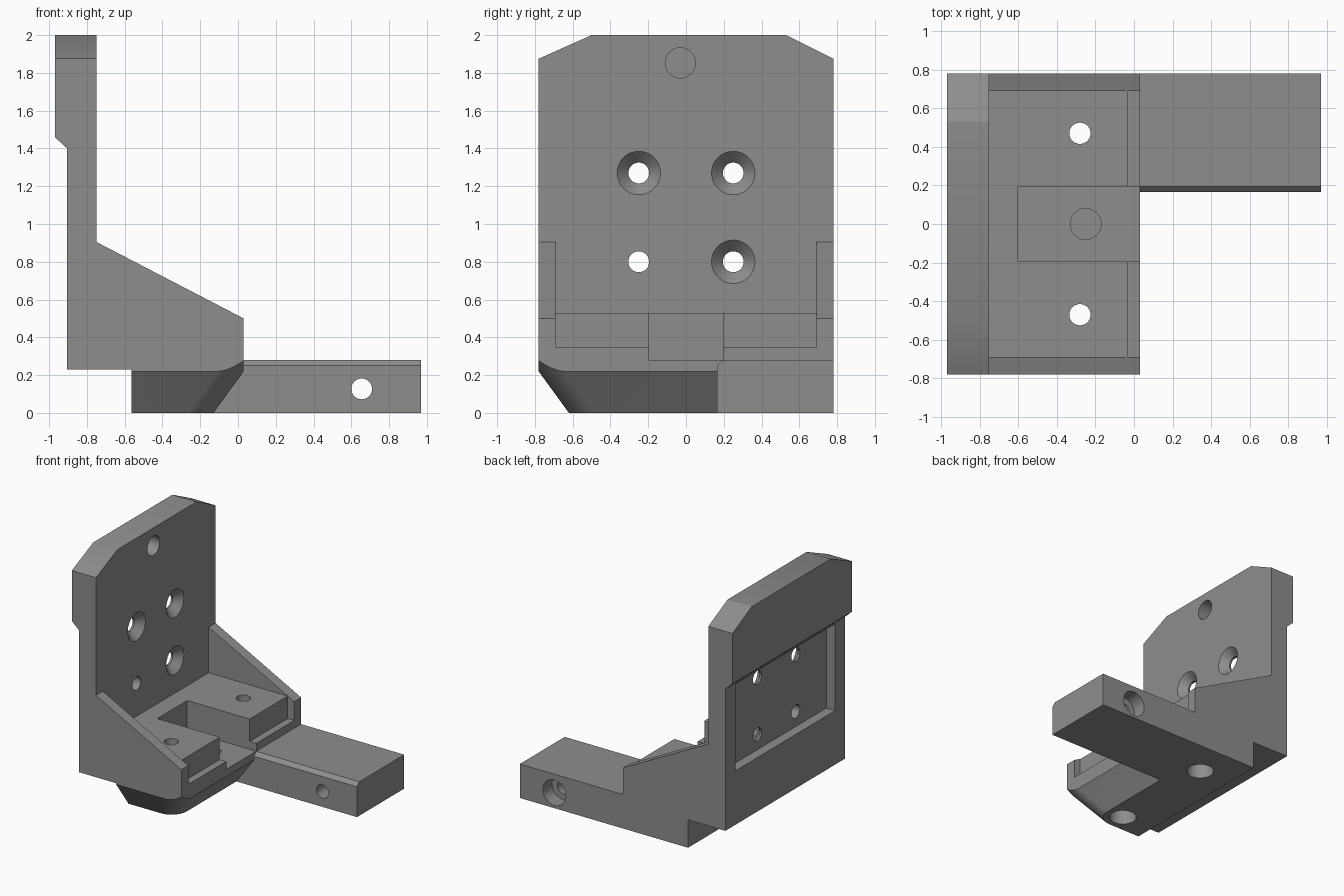
import bpy, bmesh, math
from mathutils import Vector, Matrix

if "Cube" in bpy.data.objects:
    bpy.data.objects.remove(bpy.data.objects["Cube"])

grey = bpy.data.materials.new("plain grey")
grey.diffuse_color = (0.27, 0.27, 0.27, 1)
grey.use_nodes = True
grey.node_tree.nodes["Principled BSDF"].inputs["Base Color"].default_value = grey.diffuse_color


def loft(name, lower, upper):
    """Closed solid between two matching rings of points."""
    bm = bmesh.new()
    a = [bm.verts.new(p) for p in lower]
    b = [bm.verts.new(p) for p in upper]
    n = len(a)
    bm.faces.new(a)
    bm.faces.new(b)
    for i in range(n):
        j = (i + 1) % n
        bm.faces.new((a[i], a[j], b[j], b[i]))
    bmesh.ops.recalc_face_normals(bm, faces=bm.faces)
    mesh = bpy.data.meshes.new(name)
    bm.to_mesh(mesh)
    bm.free()
    mesh.materials.append(grey)
    ob = bpy.data.objects.new(name, mesh)
    bpy.context.collection.objects.link(ob)
    return ob


def extrude_y(name, xz, y0, y1):
    return loft(name, [(x, y0, z) for x, z in xz], [(x, y1, z) for x, z in xz])


def extrude_x(name, yz, x0, x1):
    return loft(name, [(x0, y, z) for y, z in yz], [(x1, y, z) for y, z in yz])


def box(name, x0, x1, y0, y1, z0, z1):
    return extrude_y(name, [(x0, z0), (x1, z0), (x1, z1), (x0, z1)], y0, y1)


def cone(name, start, end, r0, r1=None, sides=40):
    """Round solid from start to end."""
    start, end = Vector(start), Vector(end)
    q = (end - start).to_track_quat('Z', 'Y')
    ring = [Vector((math.cos(t), math.sin(t), 0)) for t in
            (2 * math.pi * i / sides for i in range(sides))]
    r1 = r0 if r1 is None else r1
    return loft(name, [start + q @ (p * r0) for p in ring], [end + q @ (p * r1) for p in ring])


def combine(target, tool, operation='DIFFERENCE'):
    mod = target.modifiers.new("combine", 'BOOLEAN')
    mod.operation, mod.object, mod.solver = operation, tool, 'EXACT'
    bpy.context.view_layer.objects.active = target
    bpy.ops.object.modifier_apply(modifier=mod.name)
    bpy.data.objects.remove(tool)


# Upright plate, gusset walls and foot in one side profile
bracket = extrude_y("bracket", [
    (-0.905, 0.23), (-0.565, 0.23), (-0.565, 0), (0.03, 0), (0.03, 0.5), (-0.75, 0.905),
    (-0.75, 2), (-0.97, 2), (-0.97, 1.46), (-0.905, 1.40)], -0.78, 0.78)

# Space between the gusset walls, with the low front ledge
combine(bracket, extrude_y("channel", [
    (-0.75, 0.53), (-0.03, 0.53), (-0.03, 0.345), (0.2, 0.345), (0.2, 1.1), (-0.75, 1.1)],
    -0.69, 0.69))
combine(bracket, box("notch", -0.6, 0.2, -0.195, 0.195, 0.28, 0.8))

# Pocket in the back face
combine(bracket, box("back_pocket", -1.1, -0.825, -0.65, 0.65, 0.675, 1.39))

# Clipped top corners
for s, y in ((-1, -0.5), (1, 0.53)):
    slope = 0.125 / (0.78 - abs(y))
    combine(bracket, extrude_x("corner", [
        (y - s * 0.1, 2 + 0.1 * slope), (s * 0.9, 1.875 - 0.12 * slope), (s * 0.9, 2.2)], -1.2, -0.5))


# Tapered foot with a rounded corner
def foot_ring(z, r=0.14):
    d = 0.16 * (1 - z / 0.22)
    cx, cy = 0.03 - d - r, -0.78 + d + r
    arc = [(cx + r * math.sin(t), cy - r * math.cos(t), z) for t in
           (math.pi / 2 * i / 12 for i in range(13))]
    return [(-3, -0.78 + d, z)] + arc + [(0.03 - d, 3, z), (-3, 3, z)]


combine(bracket, loft("taper", foot_ring(-0.1), foot_ring(3)), 'INTERSECT')

# Side arm with a small bevel along its inner top edge
combine(bracket, extrude_x("arm", [
    (0.165, 0), (0.78, 0), (0.78, 0.28), (0.195, 0.28), (0.165, 0.25)], -0.5, 0.03), 'UNION')
combine(bracket, extrude_x("arm", [
    (0.165, 0), (0.78, 0), (0.78, 0.28), (0.195, 0.28), (0.165, 0.25)], -0.2, 0.97), 'UNION')

# Four plate holes, three of them countersunk
for y, z, sunk in ((-0.25, 1.27, 1), (0.25, 1.27, 1), (0.25, 0.8, 1), (-0.25, 0.8, 0)):
    combine(bracket, cone("hole", (-1.1, y, z), (-0.6, y, z), 0.055))
    if sunk:
        combine(bracket, cone("countersink", (-0.81, y, z), (-0.74, y, z), 0.055, 0.125))

# Blind holes in the plate and the notch floor
combine(bracket, cone("blind_hole", (-0.87, -0.03, 1.853), (-0.6, -0.03, 1.853), 0.08))
combine(bracket, cone("blind_hole", (-0.25, 0, 0.16), (-0.25, 0, 0.4), 0.08))

# Floor holes, counterbored from below
for y in (-0.47, 0.47):
    combine(bracket, cone("hole", (-0.28, y, -0.1), (-0.28, y, 0.7), 0.055))
    combine(bracket, cone("counterbore", (-0.28, y, -0.1), (-0.28, y, 0.2), 0.105))

# Cross hole through the arm, counterbored from the back
combine(bracket, cone("hole", (0.655, 0, 0.127), (0.655, 1, 0.127), 0.055))
combine(bracket, cone("counterbore", (0.655, 0.66, 0.127), (0.655, 1, 0.127), 0.105))

bpy.ops.object.select_all(action='DESELECT')
bracket.select_set(True)
bpy.context.view_layer.objects.active = bracket
bpy.ops.object.shade_smooth_by_angle(angle=math.radians(25))
